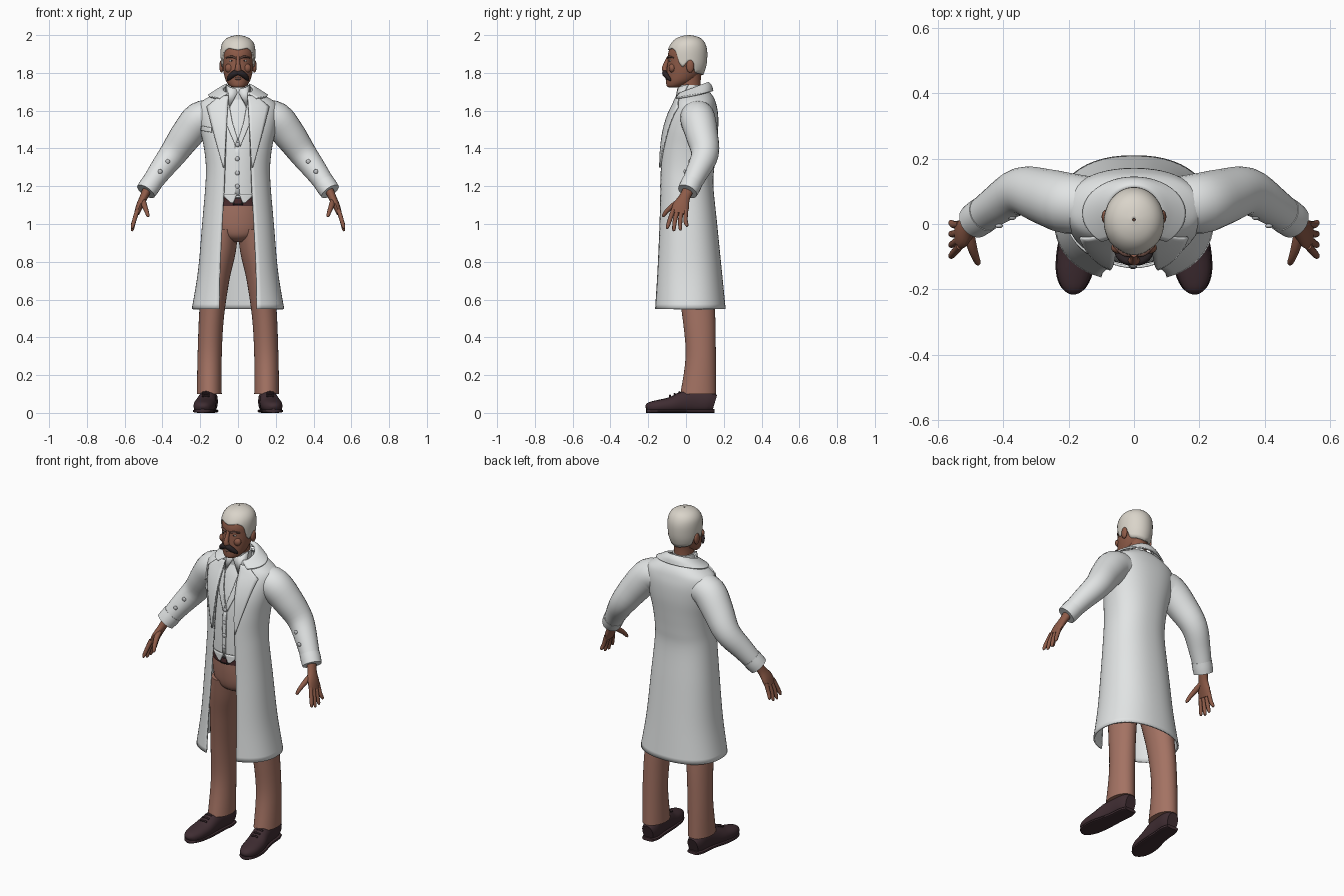
import bpy, bmesh, math
from mathutils import Vector, Matrix

if "Cube" in bpy.data.objects:
    bpy.data.objects.remove(bpy.data.objects["Cube"])

PARTS = []


def material(name, *rgb):
    m = bpy.data.materials.new(name)
    m.use_nodes = True
    m.diffuse_color = (*rgb, 1)
    m.node_tree.nodes["Principled BSDF"].inputs["Base Color"].default_value = (*rgb, 1)
    return m


WHITE = material("coat white", .76, .78, .78)
SKIN = material("skin", .27, .105, .065)
TROUSER = material("trouser brown", .37, .17, .125)
SHOE = material("shoe brown", .05, .026, .032)
HAIR = material("pale hair", .7, .66, .59)
DARK = material("moustache black", .025, .018, .02)
BELT = material("belt brown", .07, .025, .027)
BROW = material("brow brown", .13, .065, .05)
BUTTON = material("button grey", .55, .56, .57)


def finish(name, bm, mat, mirror=False, solid=0, offset=-1):
    me = bpy.data.meshes.new(name)
    bm.to_mesh(me)
    bm.free()
    me.materials.append(mat)
    ob = bpy.data.objects.new(name, me)
    bpy.context.collection.objects.link(ob)
    if mirror:
        ob.modifiers.new("Mirror", 'MIRROR')
    if solid:
        s = ob.modifiers.new("Thickness", 'SOLIDIFY')
        s.thickness, s.offset = solid, offset
    PARTS.append(ob)
    return ob


def spline(rows, k=5, linear=False):
    """Resample a list of tuples along a smooth (or straight) path."""
    out = []
    for i in range(len(rows) - 1):
        a, b = rows[i], rows[i + 1]
        p, q = rows[max(i - 1, 0)], rows[min(i + 2, len(rows) - 1)]
        for j in range(k):
            t = j / k
            if linear:
                out.append(tuple(u + (v - u) * t for u, v in zip(a, b)))
            else:
                out.append(tuple(
                    .5 * (2 * u + (v - o) * t + (2*o - 5*u + 4*v - w) * t**2 + (3*u - o - 3*v + w) * t**3)
                    for o, u, v, w in zip(p, a, b, q)))
    return out + [tuple(rows[-1])]


def skin(name, rings, mat, closed=True, caps=True, **kw):
    """Bridge rings of points into one surface."""
    bm = bmesh.new()
    vs = [[bm.verts.new(p) for p in r] for r in rings]
    n = len(rings[0])
    for lo, hi in zip(vs, vs[1:]):
        for j in range(n if closed else n - 1):
            k = (j + 1) % n
            bm.faces.new((lo[j], lo[k], hi[k], hi[j]))
    if closed and caps:
        bm.faces.new(vs[0][::-1])
        bm.faces.new(vs[-1])
    return finish(name, bm, mat, **kw)


def power(v, p):
    return math.copysign(abs(v) ** p, v)


def oval(row, a, p=1.0):
    """Point on a level section (z, half width, front y, back y, centre x); angle 0 is the front."""
    z, rx, yf, yb, cx = row
    return (cx + rx * power(math.sin(a), p), (yf + yb) / 2 - (yb - yf) / 2 * power(math.cos(a), p), z)


def loft(name, rows, mat, n=32, p=1.0, **kw):
    rows = spline([(*r, 0)[:5] for r in rows])
    return skin(name, [[oval(r, math.tau * j / n, p) for j in range(n)] for r in rows], mat, **kw)


def tube(name, path, mat, n=16, ref=(0, 1, 0), p=1.0, k=4, **kw):
    """Path of (x, y, z, radius along ref, other radius)."""
    path = spline([(*q, q[-1])[:5] for q in path], k)
    pts = [Vector(q[:3]) for q in path]
    rings = []
    for i, q in enumerate(path):
        t = (pts[min(i + 1, len(pts) - 1)] - pts[max(i - 1, 0)]).normalized()
        u = Vector(ref)
        u = (u - t * u.dot(t)).normalized()
        v = t.cross(u)
        rings.append([pts[i] + u * q[3] * power(math.cos(a), p) + v * q[4] * power(math.sin(a), p)
                      for a in (math.tau * j / n for j in range(n))])
    return skin(name, rings, mat, **kw)


def ball(name, loc, size, mat, **kw):
    bm = bmesh.new()
    bmesh.ops.create_uvsphere(bm, u_segments=16, v_segments=10, radius=1,
                              matrix=Matrix.Translation(loc) @ Matrix.Diagonal((*size, 1)))
    return finish(name, bm, mat, **kw)


def section(rows, z):
    for a, b in zip(rows, rows[1:]):
        if z <= b[0]:
            t = max(0, (z - a[0]) / (b[0] - a[0]))
            return [u + (v - u) * t for u, v in zip(a, b)]
    return rows[-1]


def front_y(rows, x, z, p):
    _, rx, yf, yb, _ = section(rows, z)
    s = min(.999, abs(x) / rx) ** (1 / p)
    return (yf + yb) / 2 - (yb - yf) / 2 * (1 - s * s) ** (p / 2)


def strip(name, inner, outer, rows, mat, p=1.0, off=.006, thick=.008, **kw):
    """Thin plate between two (x, z) lines, laid on the front of a body."""
    grid = []
    for (x0, z0), (x1, z1) in zip(spline(inner, 5, True), spline(outer, 5, True)):
        line = [(x0 + (x1 - x0) * t / 6, z0 + (z1 - z0) * t / 6) for t in range(7)]
        grid.append([(x, front_y(rows, x, z, p) - off, z) for x, z in line])
    return skin(name, grid, mat, closed=False, solid=thick, offset=0, **kw)


# Shoes and trousers
shoe = [(.187, -.21, .022, .012, .012), (.186, -.195, .028, .035, .027), (.183, -.15, .034, .053, .034),
        (.175, -.08, .042, .057, .042), (.165, -.02, .056, .051, .056), (.158, .04, .063, .046, .063),
        (.152, .11, .06, .046, .06), (.15, .15, .05, .034, .047)]
tube("shoes", shoe, SHOE, ref=(1, 0, 0), p=.85, mirror=True)
tube("shoe_soles", [(x, y, .01, r * 1.06, .01) for x, y, z, r, h in shoe], SHOE,
     ref=(1, 0, 0), p=.6, mirror=True)
for i in range(3):
    y, z = -.035 - .025 * i, .106 - .009 * i
    tube("shoe_laces", [(.15, y, z, .005), (.17, y, z + .004, .005), (.19, y, z, .005)], SHOE, n=8, mirror=True)
loft("trouser_legs", [(.1, .066, -.03, .16, .152), (.3, .064, -.002, .158, .15), (.5, .066, -.018, .155, .141),
                      (.7, .074, -.05, .145, .12), (.85, .083, -.08, .132, .095), (.97, .075, -.1, .12, .075)],
     TROUSER, mirror=True)
loft("trouser_hips", [(.905, .04, -.05, .08), (.93, .11, -.088, .115), (.97, .145, -.105, .125),
                      (1.04, .15, -.114, .13), (1.12, .146, -.117, .12)], TROUSER)

# Belt
belt = [(1.095, .148, -.122, .122, 0), (1.145, .148, -.122, .122, 0)]
loft("belt", belt, BELT)
strip("belt_buckle", [(-.025, 1.1), (-.025, 1.14)], [(.025, 1.1), (.025, 1.14)], belt, DARK)
strip("buckle_plate", [(-.017, 1.108), (-.017, 1.132)], [(.017, 1.108), (.017, 1.132)], belt, BELT, off=.009)

# Waistcoat with lapels, points and buttons
vest = [(1.14, .15, -.125, .115, 0), (1.25, .147, -.124, .12, 0), (1.4, .15, -.116, .13, 0),
        (1.5, .16, -.1, .13, 0), (1.6, .15, -.068, .13, 0), (1.66, .1, -.038, .115, 0), (1.7, .062, -.02, .1, 0)]
loft("waistcoat", vest, WHITE)
vest = spline(vest)
strip("waistcoat_lapels", [(.002, 1.45), (.03, 1.54), (.05, 1.65)], [(.012, 1.41), (.062, 1.53), (.08, 1.63)],
      vest, WHITE, mirror=True)
strip("waistcoat_points", [(.004, 1.16), (.026, 1.11)], [(.09, 1.16), (.036, 1.11)], vest, WHITE, mirror=True)
strip("waistcoat_placket", [(-.016, 1.15), (-.016, 1.43)], [(.008, 1.15), (.008, 1.43)], vest, WHITE, off=.002)
for z in (1.2, 1.27, 1.345, 1.42):
    ball("waistcoat_button", (-.003, front_y(vest, 0, z, 1) - .007, z), (.012, .006, .012), BUTTON)

# Long open coat
P = .88
coat = spline([(.55, .245, -.175, .21, .1), (.75, .212, -.165, .19, .097), (1.0, .19, -.152, .165, .085),
               (1.2, .173, -.145, .145, .074), (1.3, .17, -.142, .15, .07), (1.4, .18, -.135, .16, .066),
               (1.5, .2, -.118, .17, .062), (1.58, .212, -.092, .17, .06), (1.635, .205, -.065, .16, .057),
               (1.67, .16, -.05, .147, .055), (1.7, .1, -.035, .125, .05)])
rings = []
for z, rx, yf, yb, gap in coat:
    a0 = math.asin((gap / rx) ** (1 / P))
    rings.append([oval((z, rx, yf, yb, 0), a0 + (math.tau - 2 * a0) * j / 48, P) for j in range(49)])
skin("long_coat", rings, WHITE, closed=False, solid=.009)
strip("coat_lapels", [(.05, 1.68), (.054, 1.62), (.064, 1.46), (.072, 1.3)],
      [(.1, 1.675), (.165, 1.62), (.128, 1.48), (.078, 1.3)], coat, WHITE, p=P, mirror=True)
strip("breast_pocket", [(-.195, 1.495), (-.192, 1.52)], [(-.14, 1.485), (-.14, 1.51)], coat, WHITE, p=P, off=.003)

# Turned-down coat collar
collar = []
for rx, yf, yb, z, slope in spline([(.158, -.08, .145, 1.678, .18), (.12, -.07, .137, 1.695, .28),
                                    (.088, -.055, .118, 1.708, .37), (.076, -.045, .1, 1.7, .4)]):
    ring = [oval((0, rx, yf, yb, 0), .68 + (math.tau - 1.36) * j / 36) for j in range(37)]
    collar.append([(x, y, z + slope * y) for x, y, _ in ring])
skin("coat_collar", collar, WHITE, closed=False, solid=.009)

# Shirt collar
loft("shirt_collar_band", [(1.66, .068, -.043, .09), (1.7, .064, -.043, .087), (1.735, .06, -.04, .085)], WHITE)
skin("shirt_collar_wings", [[(.004, -.05, 1.695), (.045, -.064, 1.625), (.075, -.03, 1.66)],
                            [(.01, -.046, 1.715), (.045, -.04, 1.725), (.064, .01, 1.74)]],
     WHITE, closed=False, solid=.008, mirror=True)

# Sleeves, cuffs and cuff buttons
tube("sleeves", [(.13, .06, 1.57, .085), (.2, .063, 1.555, .093), (.27, .083, 1.475, .086),
                 (.345, .1, 1.37, .073), (.42, .057, 1.27, .06), (.485, .01, 1.175, .049)], WHITE, n=24, mirror=True)
tube("sleeve_cuffs", [(.455, .032, 1.22, .056), (.472, .02, 1.195, .056), (.488, .008, 1.172, .054)],
     WHITE, n=24, mirror=True)
for c in ((.385, .078, 1.315), (.425, .053, 1.262)):
    ball("cuff_button", Vector(c) + Vector((-.2, -.92, .25)) * .064, (.012, .007, .012), BUTTON, mirror=True)

# Hands
tube("palms", [(.48, .014, 1.185, .03, .024), (.5, -.008, 1.14, .03, .021), (.521, -.027, 1.095, .044, .019),
               (.536, -.036, 1.055, .043, .014)], SKIN, mirror=True)
for i, drop in enumerate((.012, 0, .003, .022)):
    y, tip = -.067 + .022 * i, -.098 + .034 * i
    tube("fingers", [(.532, y, 1.075, .012), (.549, (y + tip) / 2 - .004, 1.02, .0115),
                     (.559, tip, .972 + drop, .009), (.558, tip, .963 + drop, .003)], SKIN, n=10, mirror=True)
tube("thumbs", [(.503, -.018, 1.13, .014), (.496, -.065, 1.1, .015), (.485, -.1, 1.07, .012),
                (.477, -.118, 1.045, .009), (.475, -.12, 1.037, .003)], SKIN, n=10, mirror=True)

# Neck, head and face
loft("neck", [(1.66, .055, -.035, .08), (1.76, .053, -.04, .078), (1.81, .055, -.03, .085)], SKIN)
loft("head", [(1.722, .02, -.088, -.05), (1.73, .042, -.102, -.01), (1.755, .062, -.105, .04),
              (1.79, .074, -.103, .075), (1.83, .081, -.1, .095), (1.87, .084, -.096, .101), (1.91, .085, -.093, .102),
              (1.95, .078, -.075, .094), (1.98, .052, -.045, .07)], SKIN)
tube("nose", [(0, -.093, 1.885, .008, .009), (0, -.1, 1.86, .012, .01), (0, -.112, 1.83, .014, .014),
              (0, -.11, 1.812, .014, .018), (0, -.1, 1.805, .008, .01)], SKIN)
ball("ears", (.087, .022, 1.835), (.012, .021, .034), SKIN, mirror=True)
ball("cheeks", (.045, -.073, 1.825), (.025, .018, .024), SKIN, mirror=True)
ball("eyes", (.034, -.083, 1.864), (.013, .006, .006), HAIR, mirror=True)
ball("pupils", (.034, -.088, 1.864), (.005, .003, .005), DARK, mirror=True)
tube("eyebrows", [(.013, -.096, 1.879, .005), (.035, -.09, 1.886, .006), (.063, -.066, 1.88, .003)],
     BROW, n=8, mirror=True)
ball("lips", (0, -.101, 1.77), (.02, .008, .008), BROW)
tube("moustache", [(0, -.112, 1.802, .012, .013), (.02, -.113, 1.797, .013, .016), (.04, -.1, 1.78, .012, .014),
                   (.052, -.086, 1.765, .007, .008), (.054, -.082, 1.757, .002, .002)], DARK, n=12, mirror=True)

# Short hair following a hairline that dips at the sideburns and nape
crown = spline([(1.78, .074, -.1, .088, 0), (1.83, .087, -.1, .106, 0), (1.87, .091, -.1, .112, 0),
                (1.92, .092, -.096, .112, 0), (1.955, .085, -.08, .102, 0), (1.98, .065, -.056, .083, 0),
                (1.994, .036, -.025, .054, 0), (2.0, .005, .008, .018, 0)])
hairline = [(0, 1.922), (.6, 1.932), (.95, 1.915), (1.2, 1.845), (1.4, 1.828), (1.6, 1.865),
            (1.9, 1.85), (2.1, 1.8), (math.pi, 1.787)]
rings = []
for i in range(17):
    t = math.sin(math.pi / 2 * i / 16)
    ring = []
    for j in range(64):
        a = math.tau * j / 64
        low = section(hairline, min(a, math.tau - a))[1]
        ring.append(oval(section(crown, low + (2 - low) * t), a))
    rings.append(ring)
skin("hair", rings, HAIR, caps=False, solid=.012)

# Smooth shading with crisp edges
for ob in bpy.context.selected_objects:
    ob.select_set(False)
for ob in PARTS:
    ob.select_set(True)
bpy.context.view_layer.objects.active = PARTS[0]
bpy.ops.object.shade_smooth_by_angle(angle=math.radians(45))
